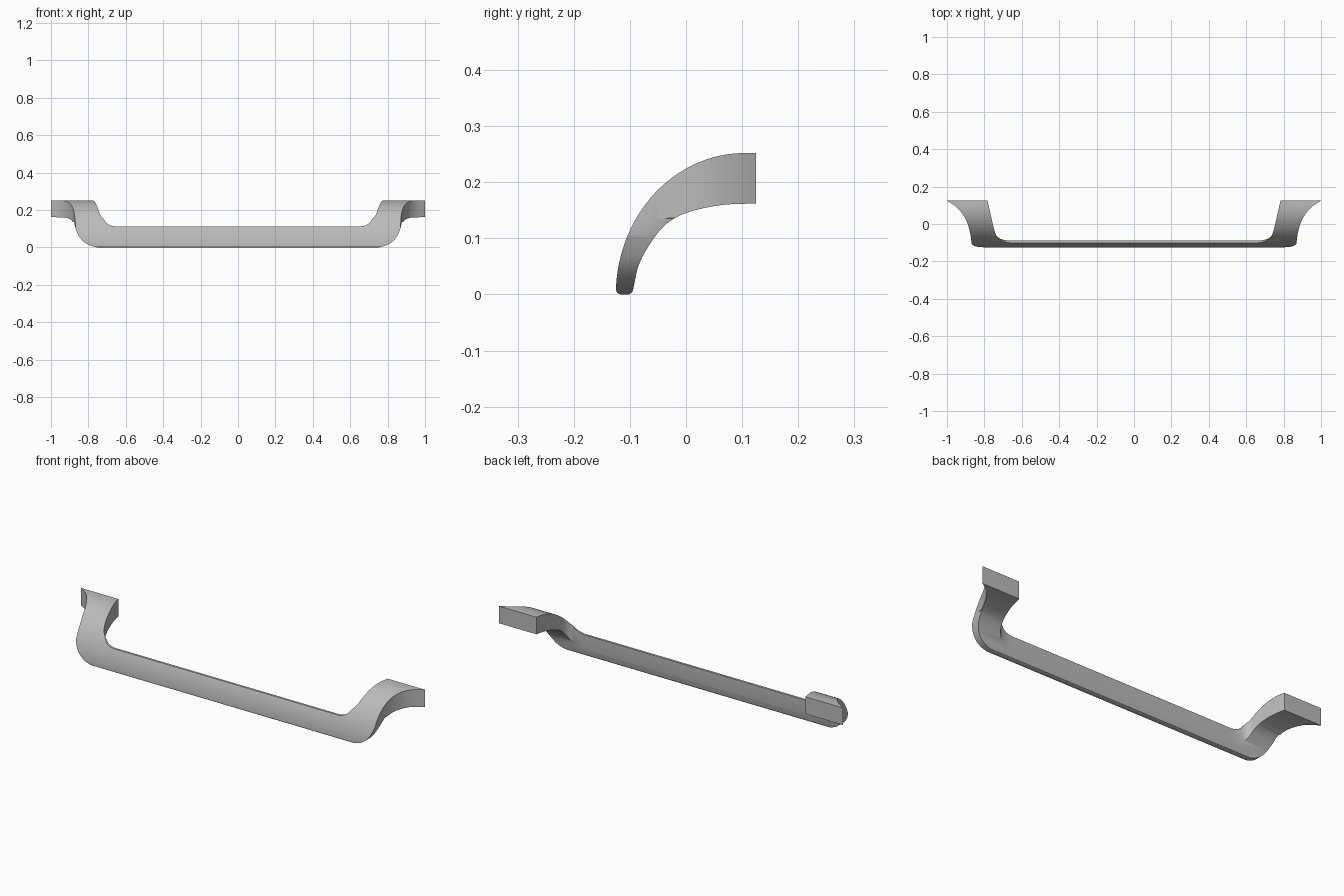
import bpy, bmesh, math
from mathutils import Vector

if "Cube" in bpy.data.objects:
    bpy.data.objects.remove(bpy.data.objects["Cube"])

metal = bpy.data.materials.new("satin_grey")
metal.diffuse_color = (0.5, 0.5, 0.5, 1)
metal.use_nodes = True
metal.node_tree.nodes["Principled BSDF"].inputs["Base Color"].default_value = metal.diffuse_color


def smooth(pts, n=6):
    """Catmull-Rom curve through 2D points."""
    p = [Vector(q) for q in pts]
    p = [2 * p[0] - p[1]] + p + [2 * p[-1] - p[-2]]
    out = []
    for a, b, c, d in zip(p, p[1:], p[2:], p[3:]):
        for k in range(n):
            t = k / n
            out.append(0.5 * (2 * b + (c - a) * t + (2 * a - 5 * b + 4 * c - d) * t * t
                              + (3 * b - a - 3 * c + d) * t ** 3))
    return [tuple(v) for v in out + [p[-2]]]


def mirrored(half):
    return half + [(-x, y) for x, y in reversed(half)]


def prism(name, outline, place, lo, hi):
    """Extrude a closed outline between two depths; place maps (u, v, depth) to xyz."""
    bm = bmesh.new()
    base = bm.faces.new([bm.verts.new(place(u, v, lo)) for u, v in outline])
    ext = bmesh.ops.extrude_face_region(bm, geom=[base])["geom"]
    shift = Vector(place(0, 0, hi)) - Vector(place(0, 0, lo))
    bmesh.ops.translate(bm, vec=shift, verts=[g for g in ext if isinstance(g, bmesh.types.BMVert)])
    bmesh.ops.recalc_face_normals(bm, faces=bm.faces)
    me = bpy.data.meshes.new(name)
    bm.to_mesh(me)
    bm.free()
    me.materials.append(metal)
    ob = bpy.data.objects.new(name, me)
    bpy.context.collection.objects.link(ob)
    return ob


# Curved side section: elliptical front, thinner hollow back, rounded lower lip
front = [(0.105 - 0.23 * math.cos(a), 0.252 * math.sin(a))
         for a in [math.radians(2 + 88 * i / 32) for i in range(33)]]
back = smooth([(0.125, 0.162), (0.07, 0.160), (0.02, 0.151), (-0.02, 0.136),
               (-0.05, 0.110), (-0.082, 0.058), (-0.094, 0.010)], 5)
lip = [(-0.096, 0.004), (-0.102, 0), (-0.117, 0), (-0.123, 0.003)]
handle = prism("pull_handle", front + [(0.125, 0.252)] + back + lip,
               lambda u, v, d: (d, u, v), -1.1, 1.1)

# Plan outline: thin bar with legs flaring to the mounting ends
inner = smooth([(0.64, -0.089), (0.68, -0.087), (0.715, -0.079), (0.737, -0.06),
                (0.75, -0.02), (0.764, 0.04), (0.783, 0.125), (0.786, 0.14)])
outer = smooth([(1.02, 0.14), (1.0, 0.125), (0.955, 0.095), (0.92, 0.058), (0.893, 0.01),
                (0.878, -0.04), (0.87, -0.09), (0.868, -0.15)])
plan = prism("plan_cutter", mirrored(inner + outer), lambda u, v, d: (u, v, d), -0.1, 0.4)

# Front outline: rounded lower corners and sweeping inner corners
corner = smooth([(0.72, -0.003), (0.765, 0.003), (0.81, 0.020), (0.845, 0.052),
                 (0.866, 0.095), (0.876, 0.135)])
notch = smooth([(0.76, 0.262), (0.75, 0.225), (0.735, 0.185), (0.715, 0.147),
                (0.69, 0.122), (0.655, 0.112), (0.62, 0.112)])
elevation = prism("elevation_cutter",
                  mirrored(corner + [(0.90, 0.14), (1.1, 0.14), (1.1, 0.3), (0.76, 0.3)] + notch),
                  lambda u, v, d: (u, d, v), -0.3, 0.3)

# Keep only the volume shared by the three shapes
bpy.context.view_layer.objects.active = handle
for cutter in (plan, elevation):
    mod = handle.modifiers.new("shape", "BOOLEAN")
    mod.operation, mod.solver, mod.object = "INTERSECT", "EXACT", cutter
    bpy.ops.object.modifier_apply(modifier=mod.name)
for cutter in (plan, elevation):
    bpy.data.objects.remove(cutter)

# Smooth shading with crisp ends
bpy.ops.object.select_all(action="DESELECT")
handle.select_set(True)
bpy.ops.object.shade_smooth_by_angle(angle=math.radians(35))
